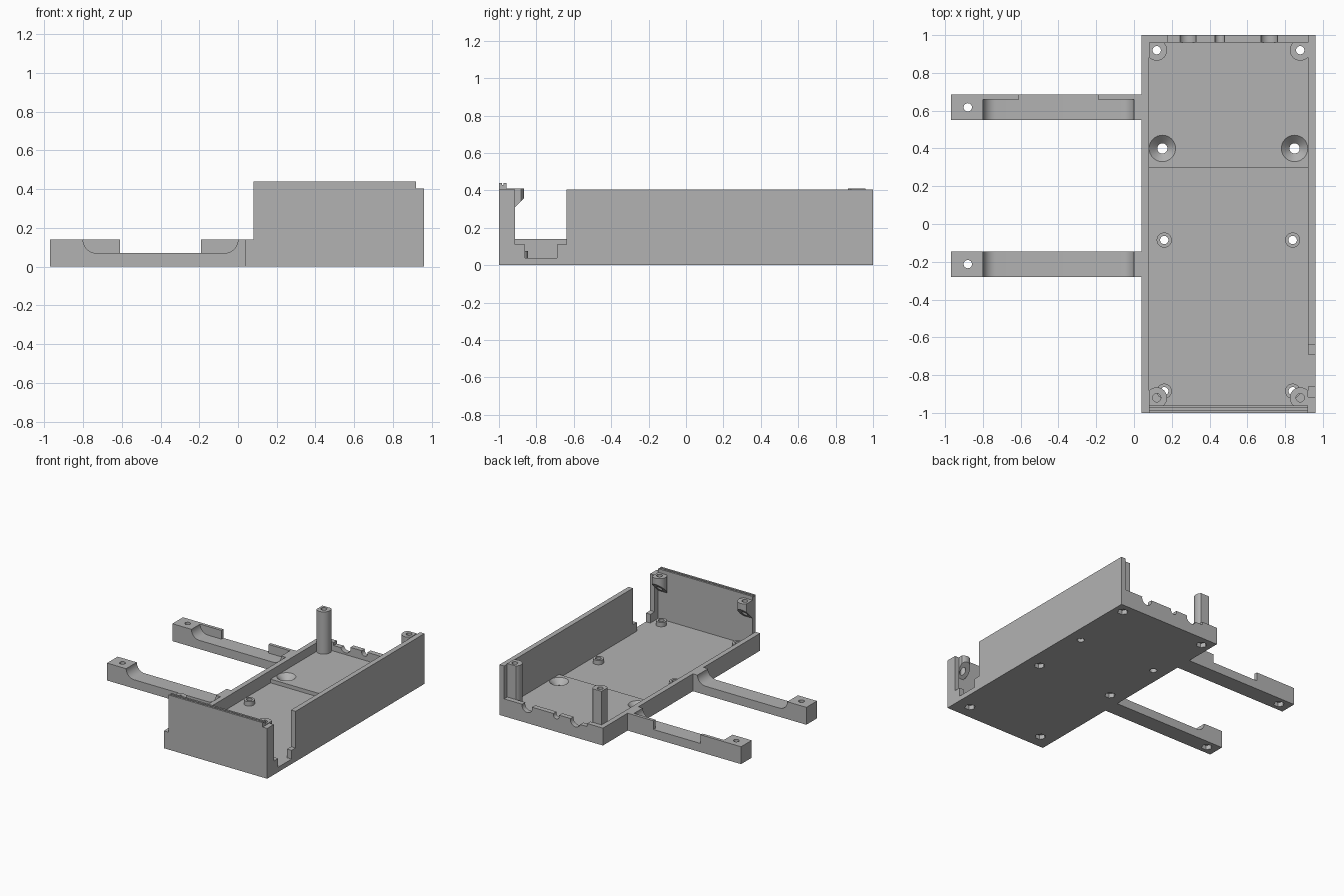
import bpy, bmesh, math

cube = bpy.data.objects.get("Cube")
if cube:
    bpy.data.objects.remove(cube, do_unlink=True)

grey = bpy.data.materials.new("plain grey")
grey.use_nodes = True
grey.diffuse_color = (0.45, 0.45, 0.45, 1)
grey.node_tree.nodes["Principled BSDF"].inputs["Base Color"].default_value = grey.diffuse_color


def finish(name, bm):
    bmesh.ops.recalc_face_normals(bm, faces=bm.faces[:])
    mesh = bpy.data.meshes.new(name)
    bm.to_mesh(mesh)
    bm.free()
    mesh.materials.append(grey)
    ob = bpy.data.objects.new(name, mesh)
    bpy.context.collection.objects.link(ob)
    return ob


def prism(name, points, axis, lo, hi):
    """Extrude a flat profile along the named axis from lo to hi."""
    place = {"x": lambda a, b, t: (t, a, b),
             "y": lambda a, b, t: (a, t, b),
             "z": lambda a, b, t: (a, b, t)}[axis]
    bm = bmesh.new()
    ends = [[bm.verts.new(place(a, b, t)) for a, b in points] for t in (lo, hi)]
    for ring in ends:
        bm.faces.new(ring)
    n = len(points)
    for i in range(n):
        j = (i + 1) % n
        bm.faces.new((ends[0][i], ends[0][j], ends[1][j], ends[1][i]))
    return finish(name, bm)


def box(name, x0, x1, y0, y1, z0, z1):
    return prism(name, [(x0, y0), (x1, y0), (x1, y1), (x0, y1)], "z", z0, z1)


def arc(cx, cy, r, start, end, steps=8):
    angles = [math.radians(start + (end - start) * i / steps) for i in range(steps + 1)]
    return [(cx + r * math.cos(a), cy + r * math.sin(a)) for a in angles]


def disc(name, cx, cy, r, axis, lo, hi, sides=32):
    return prism(name, arc(cx, cy, r, 0, 360, sides)[:-1], axis, lo, hi)


def cone(name, x, y, z0, z1, r0, r1):
    bm = bmesh.new()
    bmesh.ops.create_cone(bm, cap_ends=True, segments=32, radius1=r0, radius2=r1, depth=z1 - z0)
    bmesh.ops.translate(bm, vec=(x, y, (z0 + z1) / 2), verts=bm.verts[:])
    return finish(name, bm)


def cut(ob, *cutters):
    """Subtract each cutter, then discard it."""
    bpy.context.view_layer.objects.active = ob
    for c in cutters:
        c.hide_render = True
        mod = ob.modifiers.new("cut", "BOOLEAN")
        mod.operation = "DIFFERENCE"
        mod.solver = "EXACT"
        mod.object = c
        bpy.ops.object.modifier_apply(modifier=mod.name)
        bpy.data.objects.remove(c, do_unlink=True)


def bolt_hole(ob, x, y, nut=True):
    cut(ob, disc("shaft", x, y, HOLE, "z", -0.1, 0.6))
    if nut:
        cut(ob, disc("nut", x, y, 0.04, "z", -0.1, 0.035, 6))


HOLE = 0.022
FLOOR, STEP, LOW, TALL, LIP = 0.04, 0.07, 0.14, 0.405, 0.44
sides = ((0.12, 0.16, 0.15, -1, "right"), (0.88, 0.84, 0.85, 1, "left"))

# Floor with a raised rear section
floor = box("floor", 0.04, 0.96, -1, 1, 0, FLOOR)
raised = box("raised_floor", 0.08, 0.92, 0.3, 0.96, FLOOR, STEP)

# Walls
box("low_side_wall", 0.04, 0.08, -1, 1, FLOOR, LOW)
prism("front_wall", [(-1, FLOOR), (-0.96, FLOOR), (-0.96, LIP), (-0.975, LIP),
                     (-0.975, LIP - 0.01), (-0.985, LIP - 0.01), (-0.985, LIP), (-1, LIP)],
      "x", 0.08, 0.92)
prism("tall_side_wall_front", [(-1, FLOOR), (-0.86, FLOOR), (-0.86, 0.11), (-0.915, 0.11),
                               (-0.915, TALL), (-1, TALL)], "x", 0.92, 0.96)
prism("tall_side_wall", [(-0.69, FLOOR), (1, FLOOR), (1, TALL), (-0.64, TALL),
                         (-0.64, 0.11), (-0.69, 0.11)], "x", 0.92, 0.96)

# Rear wall with cable notches
rear = box("rear_wall", 0.08, 0.92, 0.96, 1, FLOOR, LOW)
for x, r in ((0.285, 0.045), (0.455, 0.027), (0.715, 0.045)):
    cut(rear, disc("notch", x, LOW - 0.01, r, "y", 0.9, 1.1))
cut(rear, box("slot", 0.18, 0.25, 0.9, 1.1, 0.115, 0.3))

for x_post, x_off, x_sink, sx, side in sides:
    # Corner posts: round inside, flat against the walls
    outline = [(-0.04, 0.04)] + arc(0, 0, 0.055, -136.7, 46.7, 24)
    shape = lambda cy, sy: [(x_post - sx * a, cy + sy * b) for a, b in outline]
    post = prism("rear_post_" + side, shape(0.92, 1), "z", STEP, 0.41)
    bolt_hole(post, x_post, 0.92, False)
    for part in (floor, raised):
        bolt_hole(part, x_post, 0.92)

    # Front screw bosses with sloping undersides
    boss = prism("front_boss_" + side, shape(-0.92, -1), "z", 0.2, 0.41)
    cut(boss, prism("slope", [(-1.1, 0.1), (-0.8, 0.1), (-0.8, 0.425), (-1.1, 0.125)], "x", 0, 1))
    bolt_hole(boss, x_post, -0.92, False)

    # Board standoffs
    for y, end in ((-0.085, "middle"), (-0.885, "front")):
        standoff = disc("standoff_%s_%s" % (end, side), x_off, y, 0.04, "z", FLOOR, 0.075)
        bolt_hole(standoff, x_off, y, False)
        bolt_hole(floor, x_off, y)

    # Countersunk mounting holes
    for part in (floor, raised):
        cut(part, disc("shaft", x_sink, 0.4, 0.027, "z", -0.1, 0.2),
            cone("sink", x_sink, 0.4, 0.02, STEP + 0.01, 0.02, 0.08))

# Side arms with a scooped middle
scoop = arc(-0.73, LOW, 0.07, 180, 270) + arc(-0.07, LOW, 0.07, 270, 360)
profile = [(0.04, LOW), (0.04, 0), (-0.97, 0), (-0.97, LOW)] + scoop
for name, y0, y1 in (("front_arm", -0.28, -0.145), ("rear_arm", 0.55, 0.685)):
    arm = prism(name, profile, "y", y0, y1)
    bolt_hole(arm, -0.88, (y0 + y1) / 2)

# Retaining tabs along the rear arm
for name, x0, x1 in (("outer_tab", -0.8, -0.61), ("inner_tab", -0.19, 0)):
    box(name, x0, x1, 0.66, 0.685, 0.07, LOW)

# Smooth round surfaces, keep edges sharp
for ob in bpy.context.collection.objects:
    ob.select_set(ob.type == "MESH")
bpy.context.view_layer.objects.active = floor
bpy.ops.object.shade_smooth_by_angle(angle=math.radians(30))
